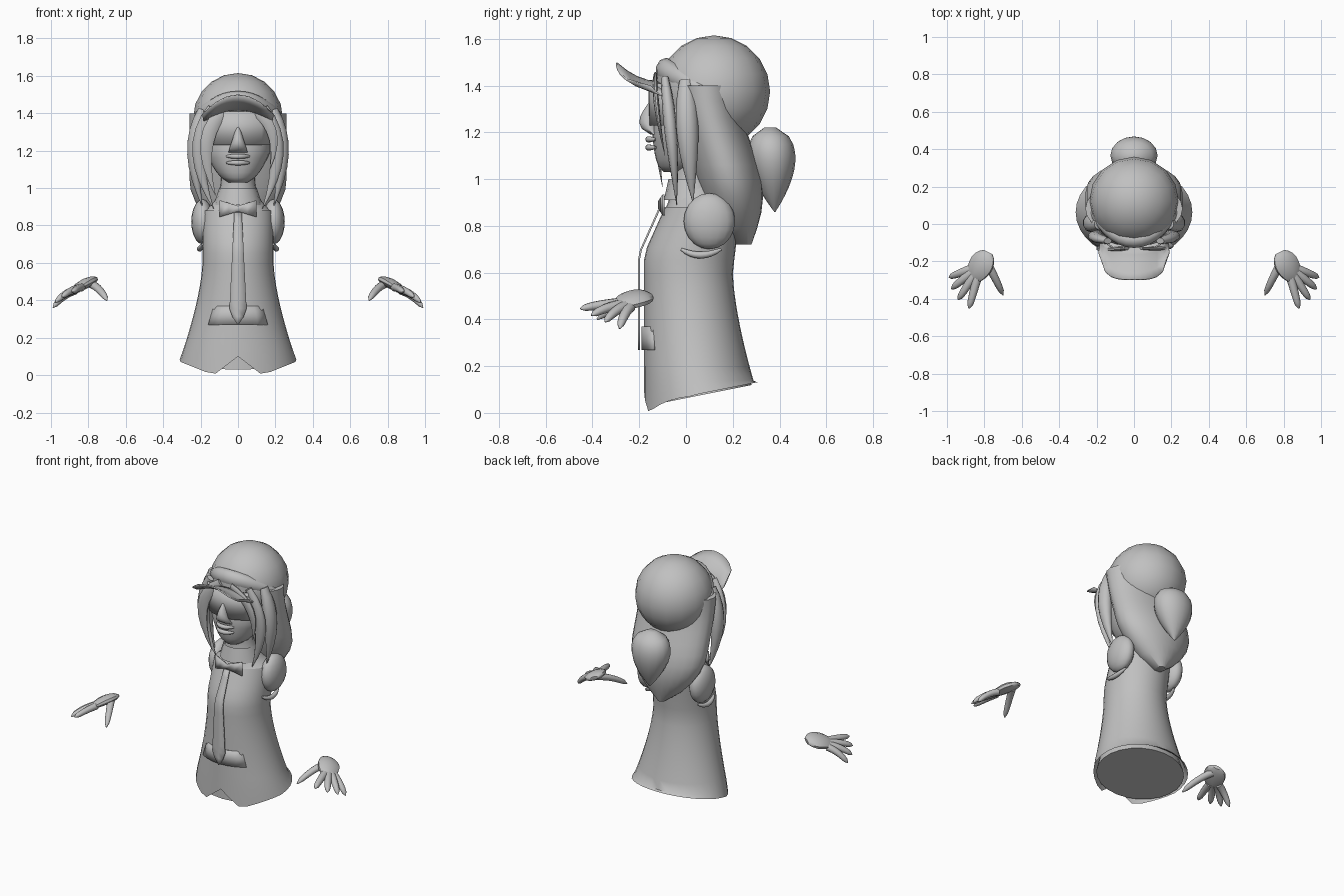
import bpy, bmesh
from math import sin, cos, pi, sqrt, radians
from mathutils import Vector

if "Cube" in bpy.data.objects:
    bpy.data.objects.remove(bpy.data.objects["Cube"])

SHADE = 0.53
grey = bpy.data.materials.new("plain grey")
grey.use_nodes = True
grey.diffuse_color = (SHADE, SHADE, SHADE, 1)
grey.node_tree.nodes["Principled BSDF"].inputs["Base Color"].default_value = grey.diffuse_color
parts = []
FRONT = Vector((0, -1, 0))
UP = Vector((0, 0, 1))


def finish(name, bm, mirror=False, thickness=0):
    """Turn a bmesh into a grey object, optionally mirrored or thickened."""
    bmesh.ops.recalc_face_normals(bm, faces=bm.faces)
    mesh = bpy.data.meshes.new(name)
    bm.to_mesh(mesh)
    bm.free()
    mesh.materials.append(grey)
    part = bpy.data.objects.new(name, mesh)
    bpy.context.collection.objects.link(part)
    if thickness:
        part.modifiers.new("thickness", 'SOLIDIFY').thickness = thickness
    if mirror:
        part.modifiers.new("mirror", 'MIRROR')
    parts.append(part)
    return part


def skin(name, rings, caps=True, mirror=False):
    """Bridge a list of vertex rings."""
    bm = bmesh.new()
    loops = [[bm.verts.new(point) for point in ring] for ring in rings]
    for low, high in zip(loops, loops[1:]):
        for i in range(len(low)):
            bm.faces.new((low[i - 1], low[i], high[i], high[i - 1]))
    if caps:
        bm.faces.new(loops[0])
        bm.faces.new(loops[-1])
    return finish(name, bm, mirror)


def circle(sides):
    return [(sin(2 * pi * i / sides), cos(2 * pi * i / sides)) for i in range(sides)]


def loft(name, bottom, top, profile, steps=8, sides=24, caps=True):
    """Stack level ovals; profile(t) gives half width, front y and back y."""
    rings = []
    for i in range(steps + 1):
        t = i / steps
        half, front, back = profile(t)
        middle, depth = (front + back) / 2, (back - front) / 2
        rings.append([Vector((half * s, middle + depth * c, bottom + (top - bottom) * t))
                      for s, c in circle(sides)])
    return skin(name, rings, caps)


def tube(name, path, width, flat, shape, up=FRONT, mirror=False, steps=8):
    """Sweep an oval along a curve through three control points."""
    start, middle, end = map(Vector, path)
    rings = []
    for i in range(steps + 1):
        t = i / steps
        centre = start.lerp(middle, t).lerp(middle.lerp(end, t), t)
        along = (middle - start).lerp(end - middle, t).normalized()
        side = along.cross(up).normalized()
        over = side.cross(along)
        size = width * shape(t)
        rings.append([centre + size * (side * s + over * flat * c) for s, c in circle(10)])
    return skin(name, rings, mirror=mirror)


def ball(name, centre, size, mirror=False):
    bm = bmesh.new()
    bmesh.ops.create_uvsphere(bm, u_segments=16, v_segments=10, radius=1)
    bmesh.ops.scale(bm, vec=size, verts=bm.verts)
    bmesh.ops.translate(bm, vec=centre, verts=bm.verts)
    return finish(name, bm, mirror)


def sheet(name, surface, columns, rows):
    """Thin plate; u runs from -1 to 1 across, v from 0 to 1."""
    bm = bmesh.new()
    grid = [[bm.verts.new(surface(2 * i / columns - 1, j / rows))
             for i in range(columns + 1)] for j in range(rows + 1)]
    for low, high in zip(grid, grid[1:]):
        for i in range(columns):
            bm.faces.new((low[i], low[i + 1], high[i + 1], high[i]))
    return finish(name, bm, thickness=0.008)


# Width rules along a tube
def lock_shape(t):
    return sin(pi * (0.2 + 0.79 * t))


def round_shape(t):
    return sqrt(sin(pi * (0.05 + 0.9 * t)))


def finger_shape(t):
    return (1 - 0.3 * t) * sqrt(1.05 - t ** 8)


# Jacket: flared below the waist, sloping in above the chest
def chest(z):
    return -0.18 + 0.45 * max(0, z - 0.68)


JACKET_LOW, JACKET_HIGH = 0.08, 0.88


def jacket_profile(t):
    z = JACKET_LOW + (JACKET_HIGH - JACKET_LOW) * t
    flare = max(0, 1.2 - 2 * z) ** 1.5
    return 0.19 + 0.115 * flare, chest(z), 0.2 + 0.1 * flare + 0.12 * max(0, z - 0.6)


jacket = loft("jacket", JACKET_LOW, JACKET_HIGH, jacket_profile, 14, 32, caps=False)

# Hem rises to the back and drops to two points at the front
POINT_X = 0.13
for vert in jacket.data.vertices[:32]:
    x, y = abs(vert.co.x), vert.co.y
    if y > 0.06:
        vert.co.z = 0.07 + 0.2 * y
    elif x < POINT_X:
        vert.co.z = 0.1 * (1 - x / POINT_X)
    else:
        vert.co.z = 0.4 * (x - POINT_X)

# Shirt closing the jacket below, tilted up towards the back
shirt = loft("shirt_bottom", 0.03, 0.12, lambda t: (0.29 - 0.03 * t, -0.165, 0.28 - 0.02 * t), 2)
for vert in shirt.data.vertices:
    vert.co.z += 0.2 * (vert.co.y + 0.165)

sheet("front_pocket", lambda u, v: (u * (0.16 - 0.03 * v), -0.19 + 0.05 * u * u, 0.27 + 0.1 * v), 6, 2)

# Shoulders and sleeve lips
ball("shoulders", (0.19, 0.1, 0.82), (0.06, 0.11, 0.12), mirror=True)
tube("sleeve_lips", [(0.19, -0.02, 0.7), (0.22, 0.06, 0.65), (0.19, 0.15, 0.7)],
     0.015, 1, round_shape, UP, mirror=True)


# Neck spreading into the shoulders, collar, bow and tie
def neck_profile(t):
    spread = (1 - t) ** 3
    return 0.09 + 0.1 * spread, -0.055 - 0.035 * spread, 0.12 + 0.1 * spread


loft("neck", 0.87, 1.08, neck_profile)
loft("collar", 0.91, 1, lambda t: (0.13 - 0.03 * t, -0.095 + 0.02 * t, 0.15 - 0.03 * t), 2, 16, False)
sheet("bow", lambda u, v: (0.1 * u, -0.12 + 0.02 * abs(u), 0.89 + (v - 0.5) * (0.03 + 0.06 * abs(u))), 4, 1)


def tie_surface(u, v):
    z = 0.87 - 0.6 * v
    return u * min(0.02 + 0.03 * v, 0.002 + 0.4 * (1 - v)), chest(z) - 0.025, z


sheet("tie", tie_surface, 2, 14)


# Face with a narrowing jaw, nose, lips and dark glasses
def face_profile(t):
    jaw = min(1, 0.05 + 2.5 * t) ** 0.4
    return 0.17 * jaw, -0.155 * jaw ** 0.4 + 0.03 * t, 0.2 * jaw - 0.04


loft("face", 1.03, 1.45, face_profile, 16)
loft("nose", 1.19, 1.34, lambda t: (0.055 - 0.05 * t, -0.15 - 0.05 * sin(pi * t ** 0.7), -0.12), 6, 10)
for name, z in (("upper_lip", 1.17), ("lower_lip", 1.135)):
    tube(name, [(-0.06, -0.13, z), (0, -0.19, z), (0.06, -0.13, z)], 0.014, 1, round_shape)
sheet("glasses", lambda u, v: (0.17 * u, -0.16 + 0.07 * u * u, 1.23 + 0.18 * v), 8, 1)


# Hair mass behind the head, gathered tail and hanging locks
def hair_profile(t):
    swell = sin(pi * min(0.5, t + 0.02)) ** 0.8
    return 0.26 * swell, 0.2 - 0.27 * t ** 0.6, 0.28 + 0.05 * sin(5 * t)


def tail_profile(t):
    half = 0.32 * (t + 0.01) * sqrt(1.01 - t)
    middle = 0.38 - 0.02 * t
    return half, middle - 0.8 * half, middle + 0.8 * half


loft("back_hair", 0.72, 1.4, hair_profile, 10)
loft("hair_tail", 0.86, 1.22, tail_profile, 10, 16)
tube("front_locks", [(0.14, -0.09, 1.43), (0.28, -0.06, 1.2), (0.13, -0.04, 0.89)],
     0.04, 0.7, lock_shape, mirror=True)
tube("side_locks", [(0.19, 0, 1.42), (0.28, 0, 1.2), (0.19, 0.03, 0.9)],
     0.04, 1.2, lock_shape, mirror=True)
tube("right_fringe", [(-0.04, -0.13, 1.44), (-0.25, -0.15, 1.3), (-0.12, -0.1, 0.96)], 0.04, 0.4, lock_shape)
tube("left_fringe", [(0.04, -0.13, 1.44), (0.25, -0.14, 1.35), (0.17, -0.09, 1.1)], 0.03, 0.4, lock_shape)

# Cap dome, front band and upturned brim
ball("cap_dome", (0, 0.12, 1.375), (0.24, 0.24, 0.24))
tube("cap_band", [(-0.23, 0.08, 1.37), (0, -0.25, 1.56), (0.23, 0.08, 1.37)],
     0.045, 1.2, round_shape, UP, steps=14)


def brim_surface(u, v):
    root = Vector((0.185 * u, -0.12 + 0.05 * u * u, 1.42 - 0.05 * u * u))
    tip = Vector((0.185 * u, -0.15 - 0.145 * sqrt(1 - u ** 4), 1.5 - 0.1 * u * u))
    return root.lerp(tip, v) - UP * 0.08 * v * (1 - v)


sheet("cap_brim", brim_surface, 12, 4)

# Floating hands: palm, thumb and a fan of four fingers
tilt = Vector((0.45, 0, 1))
palm = Vector((0.82, -0.22, 0.475))
tube("palms", [(0.78, -0.15, 0.5), (0.81, -0.21, 0.5), (0.87, -0.3, 0.455)],
     0.07, 0.4, round_shape, tilt, mirror=True)
tube("thumbs", [(0.79, -0.2, 0.49), (0.74, -0.29, 0.47), (0.7, -0.38, 0.4)],
     0.024, 0.9, finger_shape, tilt, mirror=True)
for i, name in enumerate(("index", "middle", "ring", "little")):
    angle = radians(75 - 18 * i)
    reach = Vector((cos(angle), -sin(angle), 0)) * (0.24 - 0.02 * i)
    drop = UP * (0.03 + 0.028 * i)
    path = [palm + reach * 0.3 - drop * 0.2, palm + reach * 0.7 - drop * 0.4, palm + reach - drop]
    tube(name + "_fingers", path, 0.024, 0.9, finger_shape, tilt, mirror=True)

# Smooth shading with sharp creases
bpy.ops.object.select_all(action='DESELECT')
for part in parts:
    part.select_set(True)
bpy.context.view_layer.objects.active = parts[0]
bpy.ops.object.shade_smooth_by_angle(angle=radians(50))
